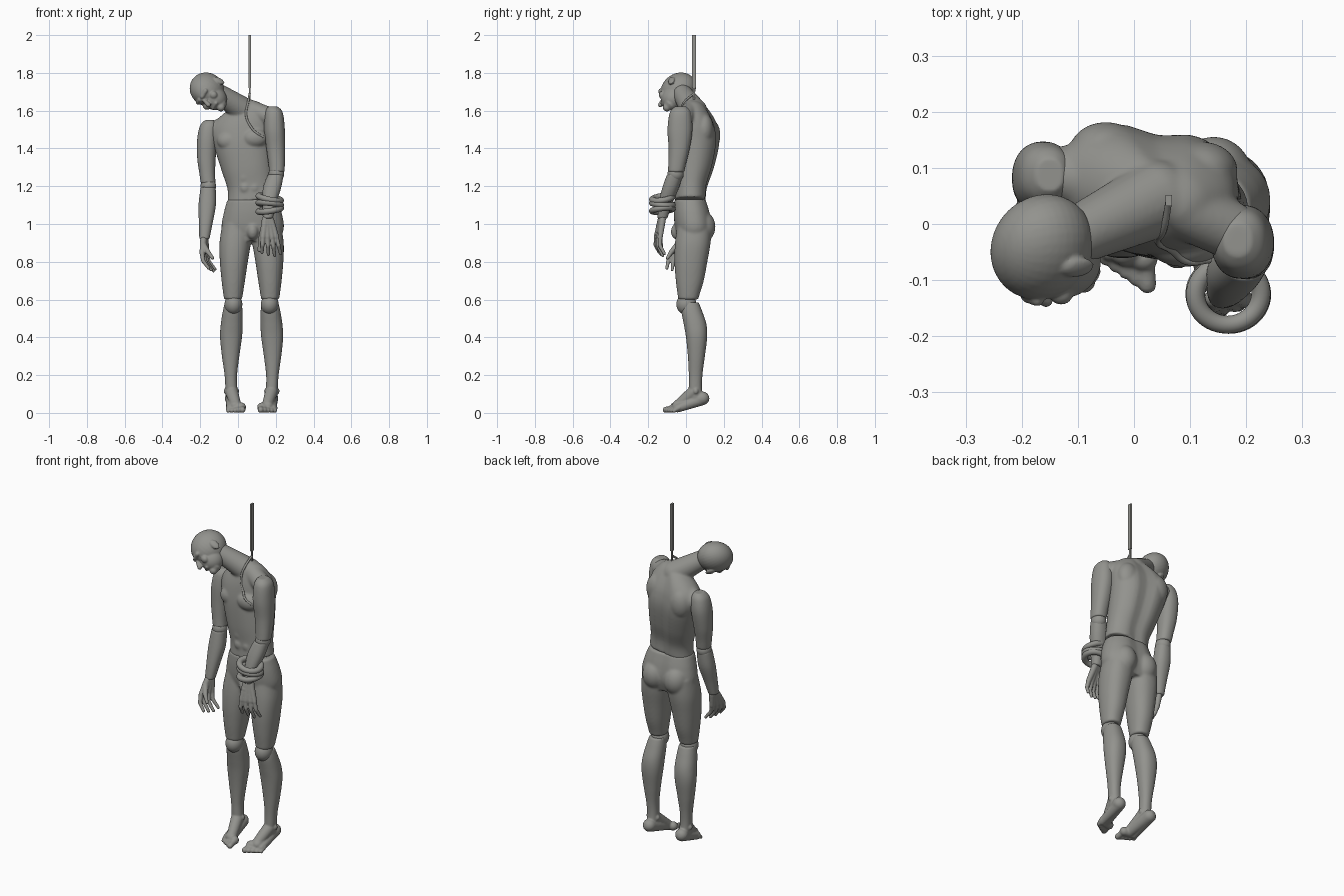
import bpy, bmesh, math
from mathutils import Vector, Matrix
from mathutils.bvhtree import BVHTree

if "Cube" in bpy.data.objects:
    bpy.data.objects.remove(bpy.data.objects["Cube"], do_unlink=True)


def material(name, colour):
    m = bpy.data.materials.new(name)
    m.use_nodes = True
    m.diffuse_color = colour
    m.node_tree.nodes["Principled BSDF"].inputs["Base Color"].default_value = colour
    return m


GREY = material("warm grey", (0.29, 0.29, 0.27, 1))
MID = 0.072  # mirror plane of the legs


def bridge(bm, rings):
    """Join rings of points into one closed body."""
    rings = [[bm.verts.new(p) for p in ring] for ring in rings]
    for p, q in zip(rings, rings[1:]):
        for j in range(len(p)):
            k = (j + 1) % len(p)
            bm.faces.new((p[j], p[k], q[k], q[j]))
    bm.faces.new(rings[0][::-1])
    bm.faces.new(rings[-1])


def loft(bm, secs, yaw=0, tilt=0, groove=0, sides=40, steps=6):
    """Smooth closed body through ellipses (x, y, z, rx, ry)."""
    secs = [Vector(s) for s in secs]
    pts = [secs[0]] + secs + [secs[-1]]
    rows = []
    for i in range(1, len(pts) - 2):
        a, b, c, d = pts[i - 1:i + 3]
        last = i == len(pts) - 3
        for k in range(steps + last):
            t = k / steps
            rows.append(b + (c - a) * (t / 2) + (a * 2 - b * 5 + c * 4 - d) * (t * t / 2)
                        + (b * 3 - a - c * 3 + d) * (t ** 3 / 2))
    rings = []
    for n, (x, y, z, rx, ry) in enumerate(rows):
        turn = yaw * n / (len(rows) - 1)
        ring = []
        for j in range(sides):
            w = math.tau * j / sides
            u = rx * math.copysign(abs(math.cos(w)) ** 0.9, math.cos(w))
            v = ry * math.copysign(abs(math.sin(w)) ** 0.9, math.sin(w))
            v *= 1 - groove * math.exp(-((w - math.pi / 2) / 0.25) ** 2)
            ring.append((x + u * math.cos(turn) - v * math.sin(turn),
                         y + u * math.sin(turn) + v * math.cos(turn), z + tilt * u))
        rings.append(ring)
    bridge(bm, rings)


def blob(bm, loc, radii):
    bmesh.ops.create_uvsphere(bm, u_segments=32, v_segments=20, radius=1,
                              matrix=Matrix.Translation(loc) @ Matrix.Diagonal((*radii, 1)))


def capsule(bm, a, b, ra, rb, sides=20, steps=6):
    """Rounded taper between two points."""
    a, b = Vector(a), Vector(b)
    turn = (b - a).to_track_quat("Z", "Y")
    rings = []
    for end, r, start in ((a, ra, -math.pi / 2), (b, rb, 0)):
        for i in range(steps):
            phi = start + (i + (start < 0)) / steps * math.pi / 2
            rings.append([end + turn @ Vector((r * math.cos(phi) * math.cos(math.tau * j / sides),
                                               r * math.cos(phi) * math.sin(math.tau * j / sides),
                                               r * math.sin(phi))) for j in range(sides)])
    bridge(bm, rings)


def finish(name, bm, voxel=0, soften=6, mirror=False, matrix=None):
    """Fuse the pieces into one smooth skin, and mirror it when asked."""
    bmesh.ops.recalc_face_normals(bm, faces=bm.faces[:])
    if matrix:
        bm.transform(matrix)
    me = bpy.data.meshes.new(name)
    bm.to_mesh(me)
    bm.free()
    ob = bpy.data.objects.new(name, me)
    bpy.context.collection.objects.link(ob)
    if voxel:
        r = ob.modifiers.new("fuse", "REMESH")
        r.mode, r.voxel_size = "VOXEL", voxel
        s = ob.modifiers.new("soften", "SMOOTH")
        s.factor, s.iterations = 0.5, soften
        bpy.context.view_layer.update()
        done = bpy.data.meshes.new_from_object(ob.evaluated_get(bpy.context.evaluated_depsgraph_get()))
        ob.modifiers.clear()
        ob.data = done
    ob.data.materials.clear()
    ob.data.materials.append(GREY)
    ob.data.shade_smooth()
    if mirror:
        twin = ob.data.copy()
        twin.transform(Matrix.Translation((2 * MID, 0, 0)) @ Matrix.Diagonal((-1, 1, 1, 1)))
        twin.flip_normals()
        bpy.context.collection.objects.link(bpy.data.objects.new("left_" + name[6:], twin))
    return ob


# Torso with neck, shoulder slopes, chest and shoulder blades
bm = bmesh.new()
loft(bm, [(.075, .025, 1.125, .13, .085), (.07, .03, 1.2, .125, .086), (.052, .045, 1.3, .138, .105),
          (.032, .06, 1.42, .155, .116), (.022, .064, 1.5, .165, .108), (.025, .06, 1.56, .15, .09),
          (.04, .05, 1.62, .09, .06), (.045, .045, 1.645, .05, .035)], yaw=-.32, tilt=.15, groove=.16)
capsule(bm, (.04, .045, 1.595), (-.1, -.02, 1.69), .07, .052)
capsule(bm, (.04, .045, 1.615), (.17, -.01, 1.565), .052, .052)
capsule(bm, (.02, .05, 1.57), (-.125, .088, 1.49), .052, .052)
for x, y, z in ((-.045, .0, 1.44), (.09, -.035, 1.455)):
    blob(bm, (x, y, z), (.066, .042, .05))
for x, y, z in ((-.05, .13, 1.47), (.12, .095, 1.5)):
    blob(bm, (x, y, z), (.065, .052, .085))
for k in range(3):
    for side in (-1, 1):
        blob(bm, (.062 + side * .025 - k * .003, -.045 + k * .004, 1.19 + k * .055), (.026, .017, .028))
torso = finish("torso", bm, .0065, 8)

# Head, built upright then tipped onto the right shoulder
bm = bmesh.new()
blob(bm, (0, .005, 0), (.081, .1, .094))
blob(bm, (0, -.032, -.055), (.06, .066, .068))
capsule(bm, (0, -.075, -.108), (0, -.06, -.1), .022, .035)
capsule(bm, (0, -.096, -.008), (0, -.113, -.042), .009, .013)
capsule(bm, (-.018, -.09, -.073), (.018, -.09, -.073), .01, .01)
for s in (-1, 1):
    capsule(bm, (s * .012, -.092, .008), (s * .045, -.078, .008), .013, .012)
    blob(bm, (s * .04, -.07, -.04), (.022, .02, .022))
    blob(bm, (s * .081, .015, -.03), (.01, .02, .032))
up = Vector((-.87, -.05, .5)).normalized()
face = Vector((-.25, -.8, -.5))
face = (face - up * face.dot(up)).normalized()
tip = Matrix((up.cross(face), -face, up)).transposed().to_4x4()
finish("head", bm, .004, 5, matrix=Matrix.Translation((-.165, -.045, 1.71)) @ tip)

# Hips and thighs
bm = bmesh.new()
loft(bm, [(.075, .024, 1.13, .131, .086), (.078, .033, 1.06, .153, .098), (.078, .042, .98, .165, .1),
          (.078, .04, .91, .14, .08)], groove=.12)
for s in (-1, 1):
    loft(bm, [(MID + s * .075, .045, 1.0, .08, .09), (MID + s * .087, .036, .9, .083, .094),
              (MID + s * .094, .026, .8, .074, .087), (MID + s * .097, .02, .7, .062, .074),
              (MID + s * .098, .014, .63, .052, .059), (MID + s * .098, .012, .6, .047, .053)])
    blob(bm, (MID + s * .07, .082, .985), (.07, .074, .085))
blob(bm, (.078, -.05, .96), (.03, .03, .042))
finish("hips_and_thighs", bm, .0065, 8)

# Knees
bm = bmesh.new()
blob(bm, (-.024, .002, .575), (.047, .053, .055))
finish("right_knee", bm, mirror=True)

# Shins with feet and toes
bm = bmesh.new()
loft(bm, [(-.025, .022, .585, .044, .045), (-.028, .03, .54, .052, .055), (-.033, .048, .47, .058, .06),
          (-.037, .056, .4, .058, .056), (-.039, .055, .3, .046, .045), (-.038, .051, .2, .033, .036),
          (-.035, .05, .12, .031, .035), (-.033, .06, .06, .028, .04)])
capsule(bm, (-.034, .088, .077), (-.015, -.045, .036), .036, .03)
capsule(bm, (-.033, .04, .11), (-.01, -.045, .038), .034, .028)
capsule(bm, (-.034, .08, .07), (-.04, -.045, .024), .032, .022)
capsule(bm, (.018, -.06, .03), (-.042, -.045, .024), .025, .02)
for k in range(5):
    x, r = .024 - k * .019, .016 - k * .0015
    capsule(bm, (x - .004, -.06 + k * .006, .027), (x, -.108 + k * .011, r), r, r)
for x in (-.064, -.006):
    blob(bm, (x, .052, .115), (.012, .014, .016))
finish("right_lower_leg", bm, .0045, 4, mirror=True)

# Upper arms, elbows and forearms
arms = {
    "right": ([(-.15, .088, 1.55, .025, .03), (-.155, .087, 1.52, .046, .052), (-.163, .085, 1.45, .053, .062),
               (-.167, .076, 1.35, .049, .055), (-.163, .066, 1.27, .042, .046), (-.158, .06, 1.215, .039, .042)],
              (-.157, .055, 1.2),
              [(-.158, .052, 1.195, .04, .042), (-.163, .037, 1.1, .046, .045), (-.171, .012, 1.0, .036, .037),
               (-.178, -.006, .92, .027, .03)]),
    "left": ([(.185, -.028, 1.622, .025, .03), (.19, -.03, 1.59, .047, .056), (.193, -.032, 1.5, .055, .066),
              (.2, -.036, 1.4, .05, .056), (.205, -.048, 1.31, .043, .046), (.205, -.053, 1.275, .041, .043)],
             (.203, -.055, 1.265),
             [(.2, -.058, 1.262, .042, .043), (.18, -.082, 1.19, .048, .044), (.166, -.108, 1.11, .037, .037),
              (.158, -.125, 1.03, .027, .026)]),
}
for name, (upper, elbow, lower) in arms.items():
    for part, secs in (("upper_arm", upper), ("forearm", lower)):
        bm = bmesh.new()
        loft(bm, secs)
        finish(f"{name}_{part}", bm, .005, 5)
    bm = bmesh.new()
    blob(bm, elbow, (.041, .043, .043))
    finish(name + "_elbow", bm)


def hand(name, *points):
    """Palm, four bent fingers fanned along spread, and a thumb."""
    bm = bmesh.new()
    wrist, knuckles, tips, spread, curl, thumb = map(Vector, points)
    for k in range(4):
        f = k / 1.5 - 1
        base = knuckles + spread * f
        end = tips + spread * f * 1.35 + (wrist - tips) * (.08 * abs(f - .2))
        bend = (base + end) / 2 - curl
        capsule(bm, wrist + spread * f * .4, base, .018, .014)
        capsule(bm, base, bend, .0125, .011)
        capsule(bm, bend, end, .011, .0085)
    root = wrist.lerp(knuckles, .35) - spread * .6
    joint = root.lerp(thumb, .55) - spread * .15
    capsule(bm, root, joint, .018, .013)
    capsule(bm, joint, thumb, .013, .009)
    finish(name, bm, .004, 4)


hand("right_hand", (-.178, -.012, .915), (-.178, -.04, .845), (-.135, -.06, .75),
     (.012, .034, 0), (.012, .006, 0), (-.135, -.098, .82))
hand("left_hand", (.158, -.128, 1.025), (.168, -.147, .93), (.178, -.128, .83),
     (.036, .01, 0), (0, .012, 0), (.112, -.13, .86))

# Coils around the left wrist
for k, (lean, roll) in enumerate(((.12, -.15), (-.1, .1), (.15, .2))):
    bpy.ops.mesh.primitive_torus_add(major_radius=.055, minor_radius=.016, major_segments=48,
                                     minor_segments=16, location=(.168, -.125, 1.075 + k * .031),
                                     rotation=(lean, roll, 0))
    ob = bpy.context.object
    ob.name = f"wrist_coil_{k + 1}"
    ob.scale.x = 1.08
    ob.data.materials.append(GREY)
    ob.data.shade_smooth()

# Support strap and its thin lower rod
for name, size, low, high in (("support_strap", (.011, .02), 1.72, 2), ("support_rod", (.007, .01), 1.63, 1.73)):
    bpy.ops.mesh.primitive_cube_add(size=1, location=(.062, .042, (low + high) / 2))
    ob = bpy.context.object
    ob.name = name
    ob.scale = (*size, high - low)
    ob.data.materials.append(GREY)

# Thin cord lying over the left side of the chest
skin = BVHTree.FromPolygons([v.co for v in torso.data.vertices], [p.vertices for p in torso.data.polygons])
curve = bpy.data.curves.new("chest_cord", "CURVE")
curve.dimensions, curve.bevel_depth, curve.bevel_resolution = "3D", .006, 3
path = [Vector((.062, .04, 1.69))]
for x, z in ((.052, 1.64), (.043, 1.6), (.046, 1.56), (.065, 1.52), (.095, 1.485), (.135, 1.46)):
    hit = skin.ray_cast(Vector((x, -1, z)), Vector((0, 1, 0)))[0]
    if hit:
        path.append(hit)
line = curve.splines.new("BEZIER")
line.bezier_points.add(len(path) - 1)
for p, co in zip(line.bezier_points, path):
    p.co = co
    p.handle_left_type = p.handle_right_type = "AUTO"
curve.materials.append(GREY)
bpy.context.collection.objects.link(bpy.data.objects.new("chest_cord", curve))
